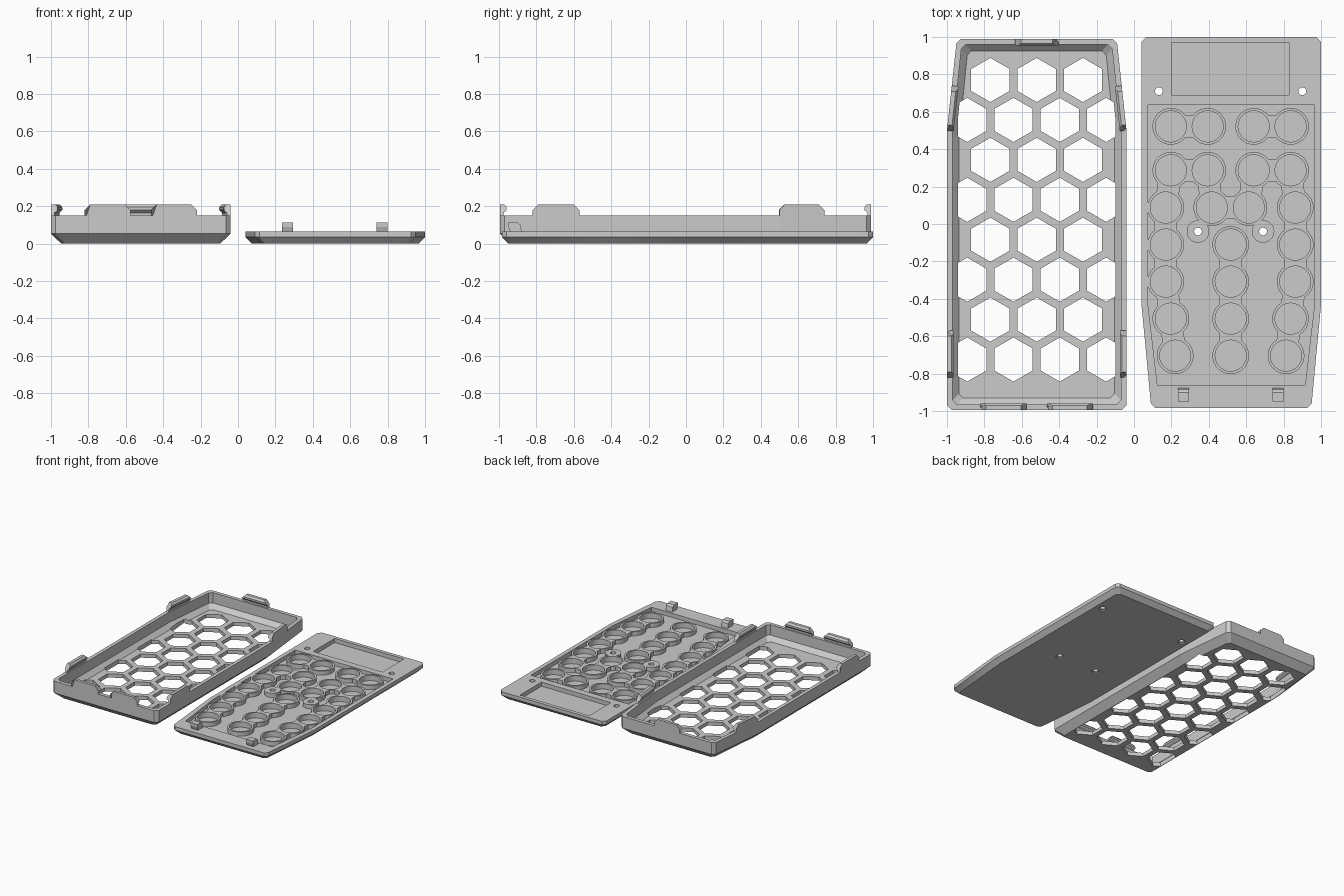
import bpy, bmesh, math
from mathutils import Vector

if "Cube" in bpy.data.objects:
    bpy.data.objects.remove(bpy.data.objects["Cube"])

grey = bpy.data.materials.new("plain grey plastic")
grey.diffuse_color = (0.6, 0.6, 0.6, 1)
grey.use_nodes = True
grey.node_tree.nodes["Principled BSDF"].inputs["Base Color"].default_value = grey.diffuse_color


def add(name, solids):
    """Object made of solids; each solid is a list of rings of 3D points, lofted and capped."""
    bm = bmesh.new()
    for rings in solids:
        vs = [[bm.verts.new(p) for p in ring] for ring in rings]
        n = len(vs[0])
        bm.faces.new(vs[0][::-1])
        bm.faces.new(vs[-1])
        for a, b in zip(vs, vs[1:]):
            for i in range(n):
                j = (i + 1) % n
                bm.faces.new((a[i], a[j], b[j], b[i]))
    bmesh.ops.recalc_face_normals(bm, faces=bm.faces[:])
    me = bpy.data.meshes.new(name)
    bm.to_mesh(me)
    bm.free()
    me.materials.append(grey)
    ob = bpy.data.objects.new(name, me)
    bpy.context.collection.objects.link(ob)
    return ob


def boolean(ob, tool, op='DIFFERENCE', self_hit=False):
    mod = ob.modifiers.new("cut", 'BOOLEAN')
    mod.operation, mod.object, mod.solver = op, tool, 'EXACT'
    mod.use_self = self_hit
    bpy.context.view_layer.objects.active = ob
    bpy.ops.object.modifier_apply(modifier=mod.name)
    bpy.data.objects.remove(tool)


def inset(outline, d):
    """Shrink an outline by d on every side."""
    xs, ys = zip(*outline)
    cx, cy = (min(xs) + max(xs)) / 2, (min(ys) + max(ys)) / 2
    kx, ky = 1 - d / (max(xs) - cx), 1 - d / (max(ys) - cy)
    return [(cx + (x - cx) * kx, cy + (y - cy) * ky) for x, y in outline]


def loft(outline, *steps):
    """Rings of one outline at (inset, height) steps."""
    return [[(x, y, z) for x, y in inset(outline, d)] for d, z in steps]


def circle(x, y, r, n=40, turn=0):
    return [(x + r * math.cos(turn + math.tau * i / n),
             y + r * math.sin(turn + math.tau * i / n)) for i in range(n)]


def rect(x0, y0, x1, y1):
    return [(x0, y0), (x1, y0), (x1, y1), (x0, y1)]


def mirrored(half, cx):
    """Close a right-hand half outline (bottom to top) around x = cx."""
    right = [(cx + x, y) for x, y in half]
    return right + [(cx - x, y) for x, y in reversed(half)]


# Back shell: chamfered tray
CX = -0.52
shell = mirrored([(0.455, -0.995), (0.48, -0.97), (0.48, 0.5), (0.43, 0.965), (0.405, 0.99)], CX)
case = add("back_shell", [loft(shell, (0.055, 0), (0, 0.053), (0, 0.15))])
boolean(case, add("tray_cutter", [loft(shell, (0.065, 0.03), (0.03, 0.065), (0.03, 0.2))]))

# Honeycomb openings in the shell floor
PITCH, ROW = 0.2475, 0.2135
hexes = []
for r in range(8):
    for c in range(3 + r % 2):
        x = -0.768 + PITCH * (c - 0.5 * (r % 2))
        hexes.append(loft(circle(x, 0.77 - ROW * r, 0.118, 6, math.pi / 6), (0, -0.05), (0, 0.045)))
comb = add("honeycomb_cutter", hexes)
boolean(comb, add("comb_limit", [loft(rect(-0.941, -0.95, -0.099, 0.95), (0, -0.1), (0, 0.1))]),
        'INTERSECT')
boolean(case, comb)


# Snap tabs standing on the shell rim, each with a small inward hook
def tab(name, p, q):
    p, q = Vector(p), Vector(q)
    along = (q - p).normalized()
    inward = Vector((-along.y, along.x))
    profile = [(0, 0.12), (0.02, 0.12), (0.02, 0.165), (0.036, 0.18), (0.036, 0.195),
               (0.024, 0.21), (0, 0.21), (0, 0.18)]
    rings = []
    for end, s in ((p, 1), (q, -1)):
        rings.append([(*(end + along * s * max(0, z - 0.18) + inward * o), z) for o, z in profile])
    add(name, [rings])


tab("front_tab_left", (-0.82, -0.995), (-0.575, -0.995))
tab("front_tab_right", (-0.465, -0.995), (-0.22, -0.995))
tab("back_tab", (-0.405, 0.99), (-0.635, 0.99))
for side, s in (("right", 1), ("left", -1)):
    for where, a, b in (("lower", (0.48, -0.82), (0.48, -0.57)), ("upper", (0.48, 0.5), (0.454, 0.74))):
        ends = [(CX + s * x, y) for x, y in (a, b)]
        tab(f"{side}_{where}_tab", *(ends if s > 0 else ends[::-1]))

# Face plate: thin slab with chamfered underside
PX = 0.52
plate_outline = mirrored([(0.405, -0.985), (0.43, -0.96), (0.48, -0.43), (0.48, 0.975), (0.455, 1.0)], PX)
plate = add("face_plate", [loft(plate_outline, (0.035, 0), (0, 0.035), (0, 0.064))])

# Key positions, one (y, x offsets) entry per row
rows = [(0.522, (-0.323, -0.126, 0.12, 0.317)), (0.287, (-0.323, -0.126, 0.12, 0.317)),
        (0.088, (-0.35, -0.104, 0.094, 0.342)), (-0.11, (-0.35, -0.003, 0.342)),
        (-0.308, (-0.35, -0.003, 0.342)), (-0.506, (-0.323, -0.003, 0.317)),
        (-0.704, (-0.3, -0.003, 0.293))]
keys = [Vector((PX + x, y)) for y, xs in rows for x in xs]
screws = [(0.133, 0.71), (0.9, 0.71), (0.342, -0.04), (0.69, -0.04)]

# Posts left standing in the key recess: key collars, webs between neighbours, screw bosses
posts = [loft(circle(k.x, k.y, 0.098), (0, 0.02), (0, 0.13)) for k in keys]
posts += [loft(circle(x, y, 0.06, 32), (0, 0.02), (0, 0.13)) for x, y in screws[2:]]
for i, a in enumerate(keys):
    for b in keys[i + 1:]:
        if (b - a).length < 0.21:
            n = (b - a).normalized().orthogonal() * 0.06
            posts.append(loft([tuple(v) for v in (a + n, a - n, b - n, b + n)], (0, 0.021), (0, 0.129)))
recess = add("key_recess_cutter", [loft(mirrored(
    [(0.395, -0.86), (0.445, -0.43), (0.445, 0.635)], PX), (0, 0.03), (0, 0.1))])
boolean(recess, add("collar_posts", posts), self_hit=True)
boolean(plate, recess)

# Key wells, display recess and countersunk screw holes
wells = [loft(circle(k.x, k.y, 0.083), (0, 0.02), (0, 0.1)) for k in keys]
wells.append(loft(rect(0.2, 0.69, 0.83, 0.97), (0, 0.03), (0, 0.1)))
for x, y in screws:
    wells.append([[(px, py, z) for px, py in circle(x, y, r, 24)]
                  for r, z in ((0.03, -0.02), (0.03, 0.008), (0.021, 0.012), (0.021, 0.1))])
boolean(plate, add("well_cutter", wells))

# Latch hooks at the lower end of the plate
for name, x in (("left_latch", 0.265), ("right_latch", 0.77)):
    prof = [(-0.935, 0.05), (-0.875, 0.05), (-0.885, 0.1), (-0.9, 0.114), (-0.95, 0.114), (-0.95, 0.09)]
    add(name, [[[(x + s * 0.03, y, z) for y, z in prof] for s in (-1, 1)]])

# Round walls smooth, all edges crisp
bpy.ops.object.select_all(action='DESELECT')
plate.select_set(True)
bpy.context.view_layer.objects.active = plate
bpy.ops.object.shade_smooth_by_angle(angle=math.radians(30))
